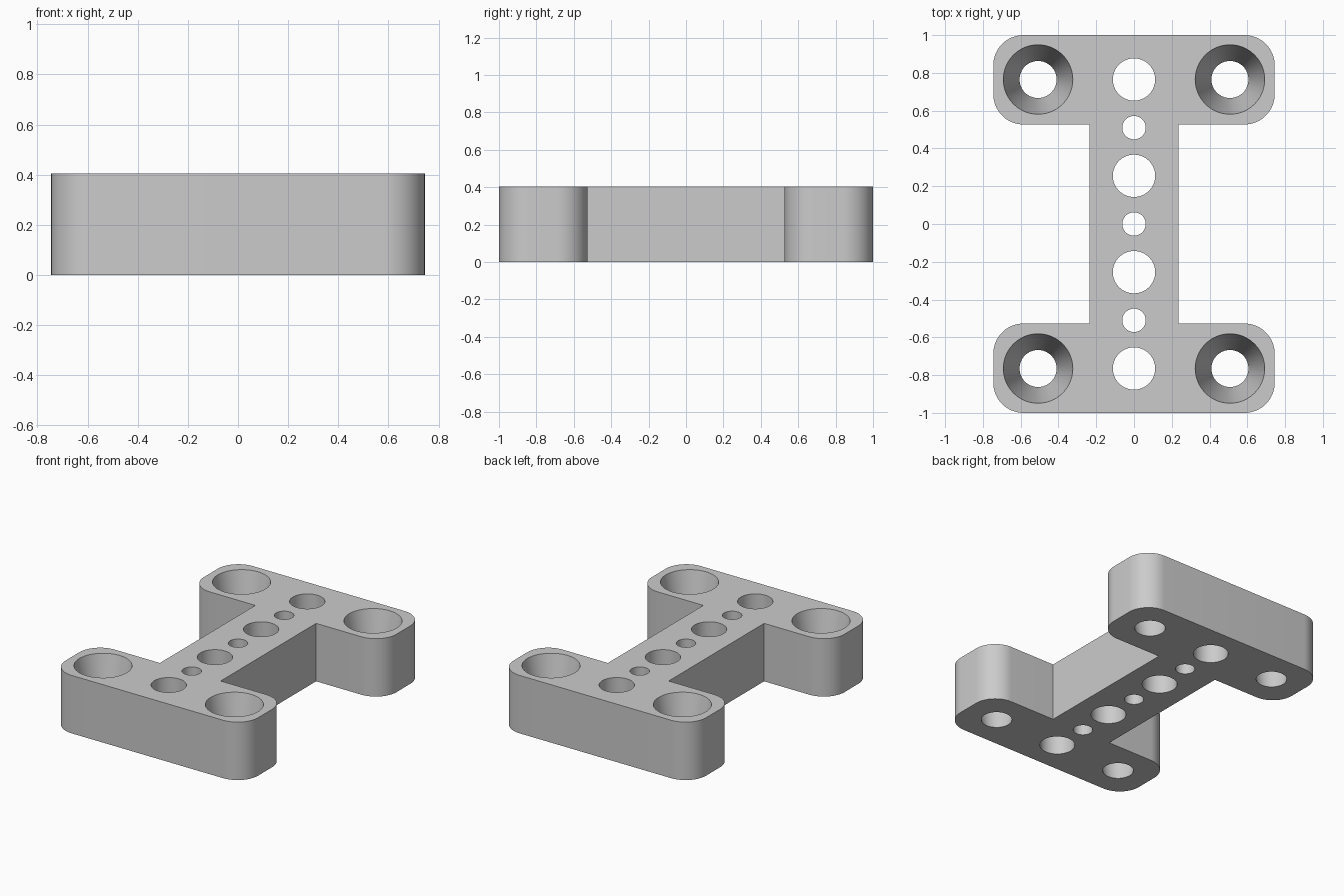
import bpy
import bmesh
from math import sin, cos, pi, radians

cube = bpy.data.objects.get("Cube")
if cube:
    bpy.data.objects.remove(cube, do_unlink=True)

HEIGHT = 0.405
HALF_W, HALF_L = 0.745, 1.0
WEB_W, BAR_Y = 0.235, 0.527
CORNER = 0.16
SEGMENTS = 64

grey = bpy.data.materials.new("plain_grey")
grey.use_nodes = True
colour = (0.6, 0.6, 0.6, 1)
grey.diffuse_color = colour
grey.node_tree.nodes["Principled BSDF"].inputs["Base Color"].default_value = colour


def rounded_corner(cx, cy, start, steps=16):
    """Quarter circle, anticlockwise from the start angle."""
    return [(cx + CORNER * cos(start + pi / 2 * i / steps),
             cy + CORNER * sin(start + pi / 2 * i / steps)) for i in range(steps + 1)]


# I-shaped plate: one half of the outline, then the same half turned round
half = [(WEB_W, BAR_Y)]
half += rounded_corner(HALF_W - CORNER, BAR_Y + CORNER, -pi / 2)
half += rounded_corner(HALF_W - CORNER, HALF_L - CORNER, 0)
half += rounded_corner(CORNER - HALF_W, HALF_L - CORNER, pi / 2)
half += rounded_corner(CORNER - HALF_W, BAR_Y + CORNER, pi)
half += [(-WEB_W, BAR_Y)]
outline = half + [(-x, -y) for x, y in half]

bm = bmesh.new()
base = bm.faces.new([bm.verts.new((x, y, 0)) for x, y in outline])
top = bmesh.ops.extrude_face_region(bm, geom=[base])["geom"]
bmesh.ops.translate(bm, vec=(0, 0, HEIGHT),
                    verts=[v for v in top if isinstance(v, bmesh.types.BMVert)])
bmesh.ops.recalc_face_normals(bm, faces=bm.faces)
mesh = bpy.data.meshes.new("mounting_plate")
bm.to_mesh(mesh)
bm.free()
mesh.materials.append(grey)
plate = bpy.data.objects.new("mounting_plate", mesh)
bpy.context.collection.objects.link(plate)

# Hole cutters, gathered in one mesh
bm = bmesh.new()


def add_hole(x, y, r_bottom, r_top):
    """Straight or tapered hole, continued a little past both faces."""
    over = 0.05
    flare = (r_top - r_bottom) * over / HEIGHT
    made = bmesh.ops.create_cone(bm, cap_ends=True, segments=SEGMENTS,
                                 radius1=r_bottom - flare, radius2=r_top + flare,
                                 depth=HEIGHT + 2 * over)
    bmesh.ops.translate(bm, verts=made["verts"], vec=(x, y, HEIGHT / 2))


# Row of alternating large and small holes along the web
for i in range(-3, 4):
    r = 0.112 if i % 2 else 0.062
    add_hole(0, i * 0.255, r, r)

# Tapered screw holes in the four corners
for sx in (-1, 1):
    for sy in (-1, 1):
        add_hole(sx * 0.508, sy * 0.765, 0.098, 0.184)

cutter_mesh = bpy.data.meshes.new("hole_cutters")
bm.to_mesh(cutter_mesh)
bm.free()
cutter_mesh.materials.append(grey)
cutters = bpy.data.objects.new("hole_cutters", cutter_mesh)
cutters.hide_render = True
bpy.context.collection.objects.link(cutters)

cut = plate.modifiers.new("holes", "BOOLEAN")
cut.operation = "DIFFERENCE"
cut.solver = "EXACT"
cut.object = cutters

# Cut the holes, drop the helper and smooth the round walls
bpy.ops.object.select_all(action="DESELECT")
plate.select_set(True)
bpy.context.view_layer.objects.active = plate
bpy.ops.object.modifier_apply(modifier=cut.name)
bpy.data.objects.remove(cutters, do_unlink=True)
bpy.ops.object.shade_smooth_by_angle(angle=radians(30))
